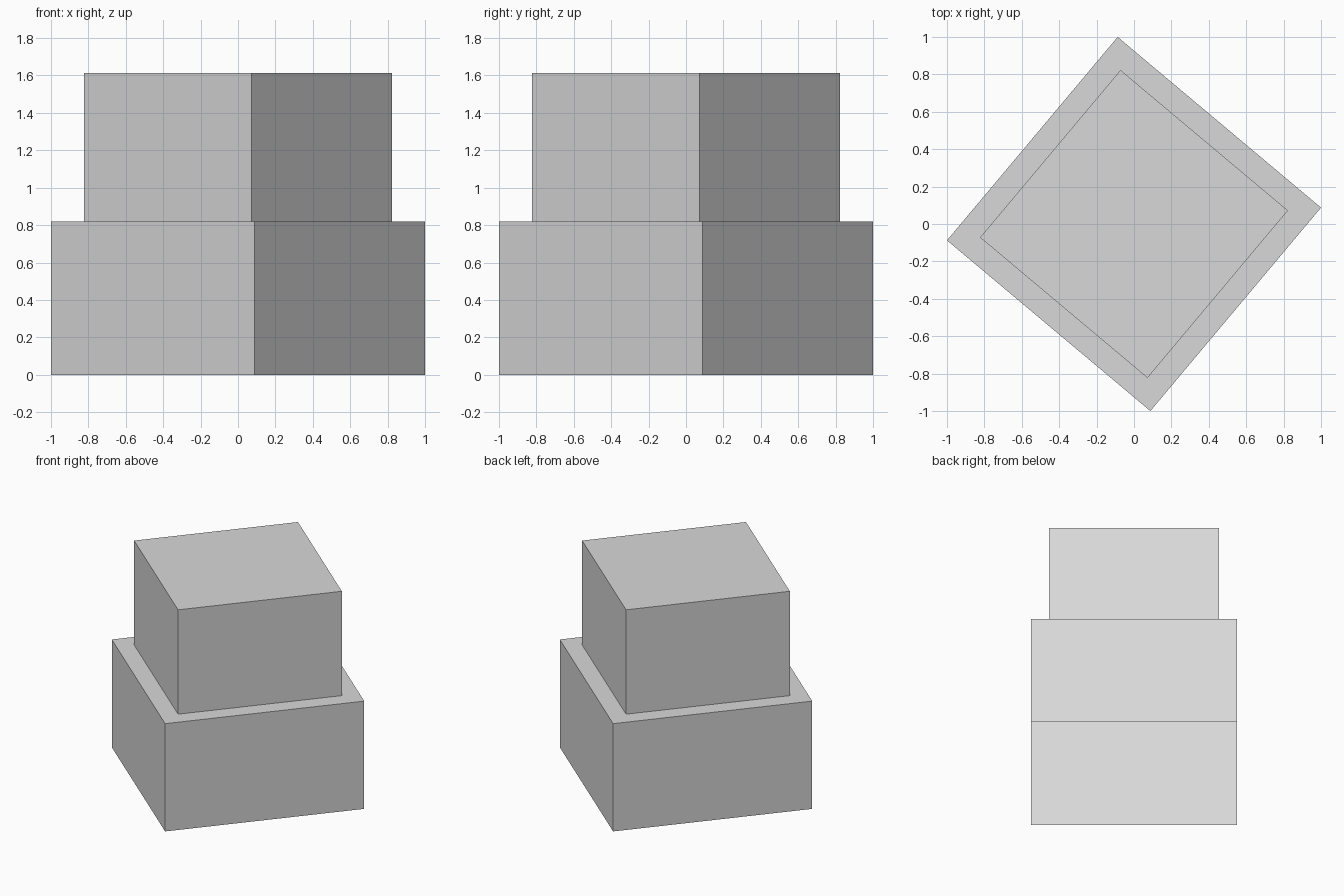
import bpy
import bmesh
import math

if "Cube" in bpy.data.objects:
    bpy.data.objects.remove(bpy.data.objects["Cube"])

# One flat colour for the whole model
grey = bpy.data.materials.new("light_grey")
grey.diffuse_color = (0.69, 0.69, 0.69, 1.0)
grey.use_nodes = True
grey.node_tree.nodes["Principled BSDF"].inputs["Base Color"].default_value = grey.diffuse_color

TURN = math.radians(-40)  # both blocks share the same turn about z


def open_block(name, side, bottom, top):
    """Square block turned about z, closed on top and open underneath."""
    bpy.ops.mesh.primitive_cube_add(
        size=1, location=(0, 0, (bottom + top) / 2), rotation=(0, 0, TURN))
    obj = bpy.context.object
    obj.name = name
    obj.scale = (side, side, top - bottom)
    bpy.ops.object.transform_apply(location=False, rotation=False, scale=True)
    bm = bmesh.new()
    bm.from_mesh(obj.data)
    bm.normal_update()
    underside = [f for f in bm.faces if f.normal.z < -0.9]
    bmesh.ops.delete(bm, geom=underside, context='FACES')
    bm.to_mesh(obj.data)
    bm.free()
    obj.data.materials.append(grey)
    return obj


# Wide hollow lower block with a narrower one stacked on it
open_block("lower_block", 1.4196, 0.0, 0.819)
open_block("upper_block", 1.168, 0.819, 1.612)
